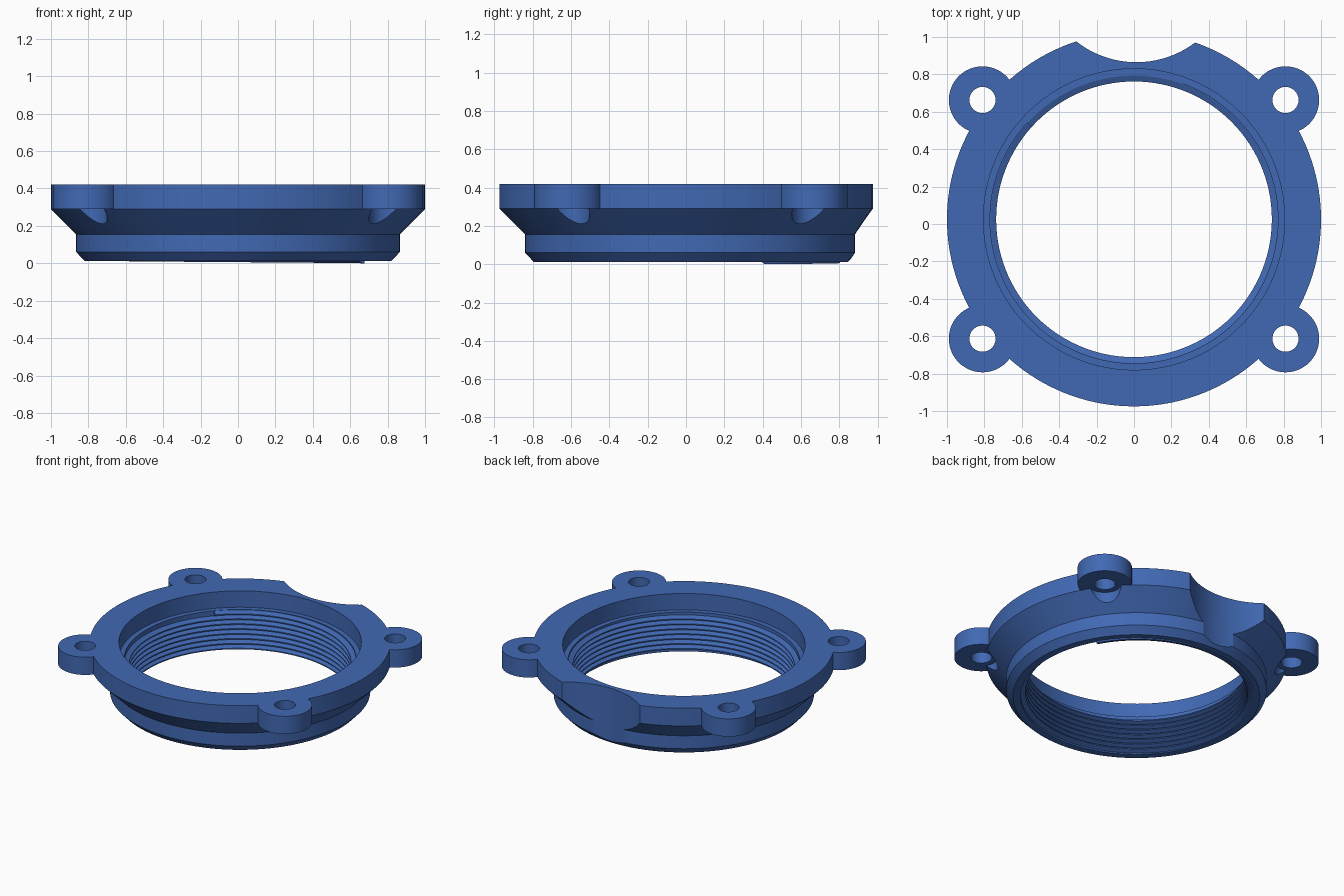
import bpy, bmesh, math

if "Cube" in bpy.data.objects:
    bpy.data.objects.remove(bpy.data.objects["Cube"])

CY = 0.025          # ring axis offset along y
TOP, FLANGE = 0.42, 0.29
SEG = 160

blue = bpy.data.materials.new("blue")
blue.diffuse_color = (0.053, 0.141, 0.456, 1)
blue.use_nodes = True
blue.node_tree.nodes["Principled BSDF"].inputs["Base Color"].default_value = blue.diffuse_color


def make_object(name, bm):
    bmesh.ops.recalc_face_normals(bm, faces=bm.faces)
    mesh = bpy.data.meshes.new(name)
    bm.to_mesh(mesh)
    bm.free()
    obj = bpy.data.objects.new(name, mesh)
    bpy.context.collection.objects.link(obj)
    mesh.materials.append(blue)
    return obj


def lathe(name, profile):
    """Closed (radius, z) profile spun around the ring axis."""
    bm = bmesh.new()
    rings = []
    for i in range(SEG):
        a = 2 * math.pi * i / SEG
        rings.append([bm.verts.new((r * math.cos(a), CY + r * math.sin(a), z))
                      for r, z in profile])
    n = len(profile)
    for i in range(SEG):
        a, b = rings[i], rings[(i + 1) % SEG]
        for j in range(n):
            k = (j + 1) % n
            bm.faces.new((a[j], b[j], b[k], a[k]))
    return make_object(name, bm)


def cylinder(name, x, y, r, z0, z1, seg=64):
    bm = bmesh.new()
    bmesh.ops.create_cone(bm, cap_ends=True, segments=seg, radius1=r, radius2=r, depth=z1 - z0)
    bmesh.ops.translate(bm, verts=bm.verts, vec=(x, y, (z0 + z1) / 2))
    return make_object(name, bm)


def boolean(target, tool, operation):
    mod = target.modifiers.new(operation.lower(), 'BOOLEAN')
    mod.operation = operation
    mod.solver = 'EXACT'
    mod.object = tool
    bpy.context.view_layer.objects.active = target
    bpy.ops.object.modifier_apply(modifier=mod.name)
    bpy.data.objects.remove(tool)


def smooth(obj, degrees):
    bpy.ops.object.select_all(action='DESELECT')
    obj.select_set(True)
    bpy.context.view_layer.objects.active = obj
    bpy.ops.object.shade_smooth_by_angle(angle=math.radians(degrees))


# Ring body: chamfered collar, cone, flange, counterbore and bore
ring = lathe("mounting_ring", [
    (0.77, 0.012), (0.82, 0.012), (0.865, 0.06), (0.865, 0.155), (1.0, FLANGE),
    (1.0, TOP), (0.805, TOP), (0.805, 0.30), (0.77, 0.30)])

# Screw lugs, with a clearance pocket below and a hole through each
spots = [(sx * 0.81, CY + sy * 0.638) for sx in (-1, 1) for sy in (-1, 1)]
for x, y in spots:
    boolean(ring, cylinder("lug", x, y, 0.18, FLANGE, TOP), 'UNION')
for x, y in spots:
    boolean(ring, cylinder("pocket_cutter", x, y, 0.11, 0.10, FLANGE), 'DIFFERENCE')
    boolean(ring, cylinder("hole_cutter", x, y, 0.07, 0.05, 0.6, 48), 'DIFFERENCE')

# Round relief in the back edge
boolean(ring, cylinder("relief_cutter", 0.013, 1.385, 0.52, -0.2, 0.7, 160), 'DIFFERENCE')
smooth(ring, 20)

# Internal screw thread: a ridge swept along a helix
PITCH, TURNS, STEPS = 0.036, 7.3, 120
section = [(0.78, -0.018), (0.768, -0.018), (0.737, -0.004),
           (0.737, 0.004), (0.768, 0.018), (0.78, 0.018)]
bm = bmesh.new()
previous = None
for i in range(int(TURNS * STEPS) + 1):
    t = i / STEPS
    a = math.radians(30) + 2 * math.pi * t
    row = [bm.verts.new((r * math.cos(a), CY + r * math.sin(a), 0.018 + PITCH * t + dz))
           for r, dz in section]
    if previous:
        for j in range(len(row)):
            k = (j + 1) % len(row)
            bm.faces.new((previous[j], row[j], row[k], previous[k]))
    else:
        bm.faces.new(row)
    previous = row
bm.faces.new(previous)
thread = make_object("screw_thread", bm)
smooth(thread, 20)
